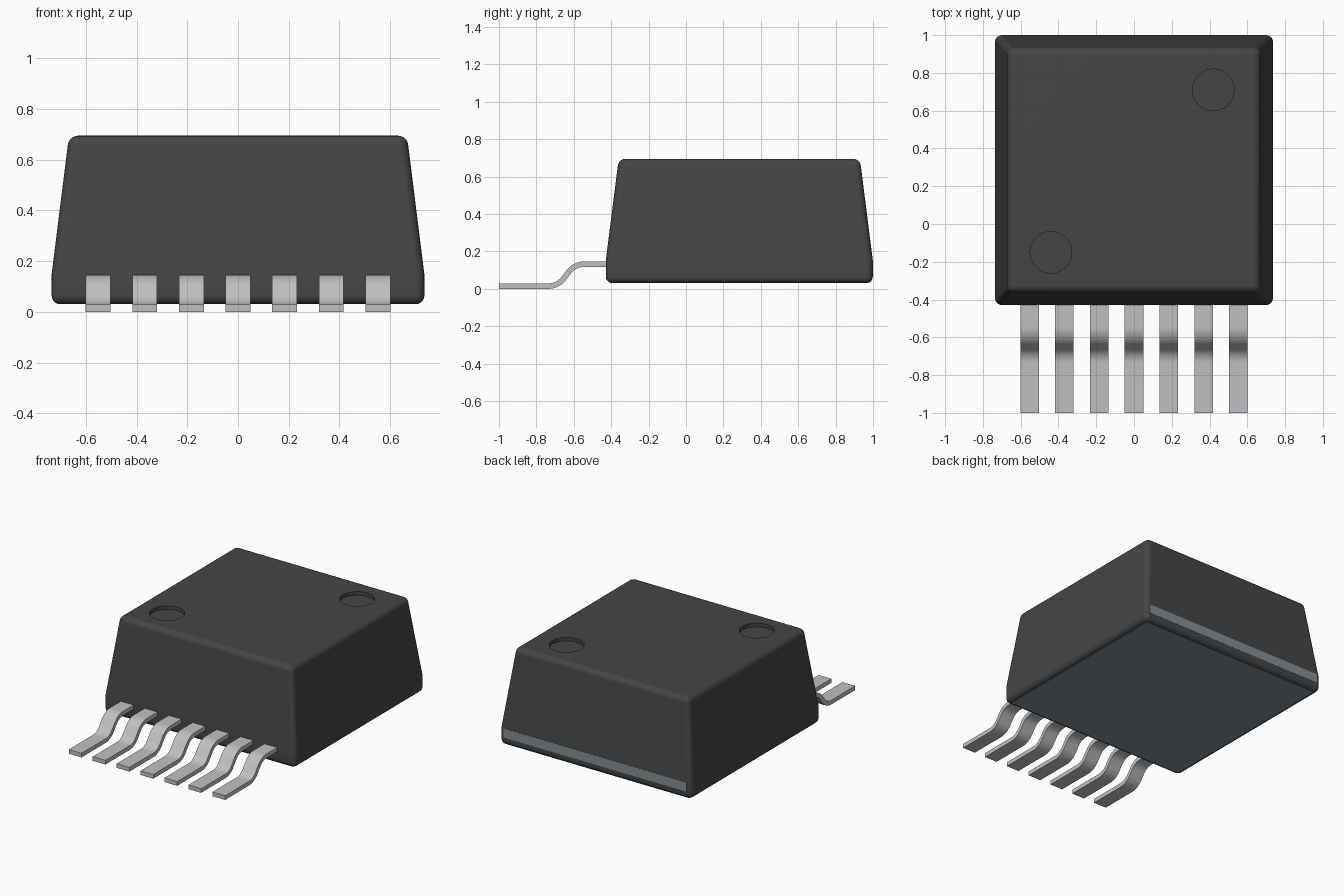
import bpy, bmesh, math

cube = bpy.data.objects.get("Cube")
if cube:
    bpy.data.objects.remove(cube, do_unlink=True)


def material(name, color, metallic=0.0):
    m = bpy.data.materials.new(name)
    m.use_nodes = True
    m.diffuse_color = (*color, 1)
    bsdf = m.node_tree.nodes["Principled BSDF"]
    bsdf.inputs["Base Color"].default_value = (*color, 1)
    bsdf.inputs["Roughness"].default_value = 0.6
    return m


BLACK = material("dark plastic", (0.06, 0.06, 0.06))
TIN = material("light tin", (0.53, 0.53, 0.53))
STEEL = material("blue grey metal", (0.235, 0.27, 0.29))


def make_object(name, bm, *mats):
    bmesh.ops.recalc_face_normals(bm, faces=bm.faces[:])
    mesh = bpy.data.meshes.new(name)
    bm.to_mesh(mesh)
    bm.free()
    obj = bpy.data.objects.new(name, mesh)
    bpy.context.collection.objects.link(obj)
    for m in mats:
        mesh.materials.append(m)
    return obj


def activate(obj):
    bpy.ops.object.select_all(action='DESELECT')
    obj.select_set(True)
    bpy.context.view_layer.objects.active = obj


def apply_modifiers(obj):
    activate(obj)
    for mod in list(obj.modifiers):
        bpy.ops.object.modifier_apply(modifier=mod.name)


def smooth(obj):
    activate(obj)
    bpy.ops.object.shade_smooth_by_angle(angle=math.radians(35))


def loft(bm, rings):
    """Closed skin through rings of four points each."""
    rings = [[bm.verts.new(p) for p in ring] for ring in rings]
    for a, b in zip(rings, rings[1:]):
        for i in range(4):
            j = (i + 1) % 4
            bm.faces.new((a[i], a[j], b[j], b[i]))
    bm.faces.new(rings[0])
    bm.faces.new(rings[-1])


# Body: straight lower band, tapered upper block, rounded edges
CY = 0.285
SECTIONS = [(0.03, 0.736, 0.714), (0.15, 0.735, 0.714), (0.695, 0.667, 0.645)]
bm = bmesh.new()
loft(bm, [[(sx * hx, CY + sy * hy, z) for sx, sy in ((-1, -1), (1, -1), (1, 1), (-1, 1))]
          for z, hx, hy in SECTIONS])
body = make_object("body", bm, BLACK, STEEL)
bevel = body.modifiers.new("rounded edges", 'BEVEL')
bevel.width = 0.035
bevel.segments = 5
bevel.limit_method = 'ANGLE'
bevel.angle_limit = math.radians(30)
apply_modifiers(body)

# Two shallow round mould marks in the top
PIT_DEPTH = 0.025
for x, y in ((0.42, 0.71), (-0.44, -0.15)):
    bpy.ops.mesh.primitive_cylinder_add(vertices=64, radius=0.11, depth=0.2,
                                        location=(x, y, 0.695 - PIT_DEPTH + 0.1))
    cutter = bpy.context.object
    cutter.name = "pit_cutter"
    cutter.hide_render = True
    cut = body.modifiers.new("pit", 'BOOLEAN')
    cut.operation = 'DIFFERENCE'
    cut.solver = 'EXACT'
    cut.object = cutter
    apply_modifiers(body)
    bpy.data.objects.remove(cutter, do_unlink=True)

# Exposed metal pad is the flat underside
for face in body.data.polygons:
    face.material_index = 1 if face.normal.z < -0.99 and face.center.z < 0.04 else 0
smooth(body)
weighted = body.modifiers.new("flat shading", 'WEIGHTED_NORMAL')
weighted.keep_sharp = True

# Metal tab edge showing at the back
bm = bmesh.new()
loft(bm, [[(x, 0.99, 0.085), (x, 1.0, 0.085), (x, 1.0, 0.148), (x, 0.99, 0.148)]
          for x in (-0.705, 0.705)])
make_object("back_tab", bm, STEEL)

# Lead centre line: flat foot, two opposite bends, flat shoulder
BEND, RADIUS, STEPS, HALF_T = math.radians(52), 0.101, 10, 0.0145
Z0, Z1, Y0, Y1 = HALF_T, 0.132, -0.735, -0.545
path = [(-1.0, Z0, 0.0)]
for i in range(STEPS + 1):
    a = BEND * i / STEPS
    path.append((Y0 + RADIUS * math.sin(a), Z0 + RADIUS * (1 - math.cos(a)), a))
for i in range(STEPS, -1, -1):
    a = BEND * i / STEPS
    path.append((Y1 - RADIUS * math.sin(a), Z1 - RADIUS * (1 - math.cos(a)), a))
path.append((-0.40, Z1, 0.0))

# Seven leads along the front
HALF_W, PITCH = 0.049, 0.184
for n in range(7):
    x = (n - 3) * PITCH
    bm = bmesh.new()
    rings = []
    for y, z, a in path:
        dy, dz = -math.sin(a) * HALF_T, math.cos(a) * HALF_T
        rings.append([(x - HALF_W, y - dy, z - dz), (x + HALF_W, y - dy, z - dz),
                      (x + HALF_W, y + dy, z + dz), (x - HALF_W, y + dy, z + dz)])
    loft(bm, rings)
    smooth(make_object(f"lead_{n + 1}", bm, TIN))
